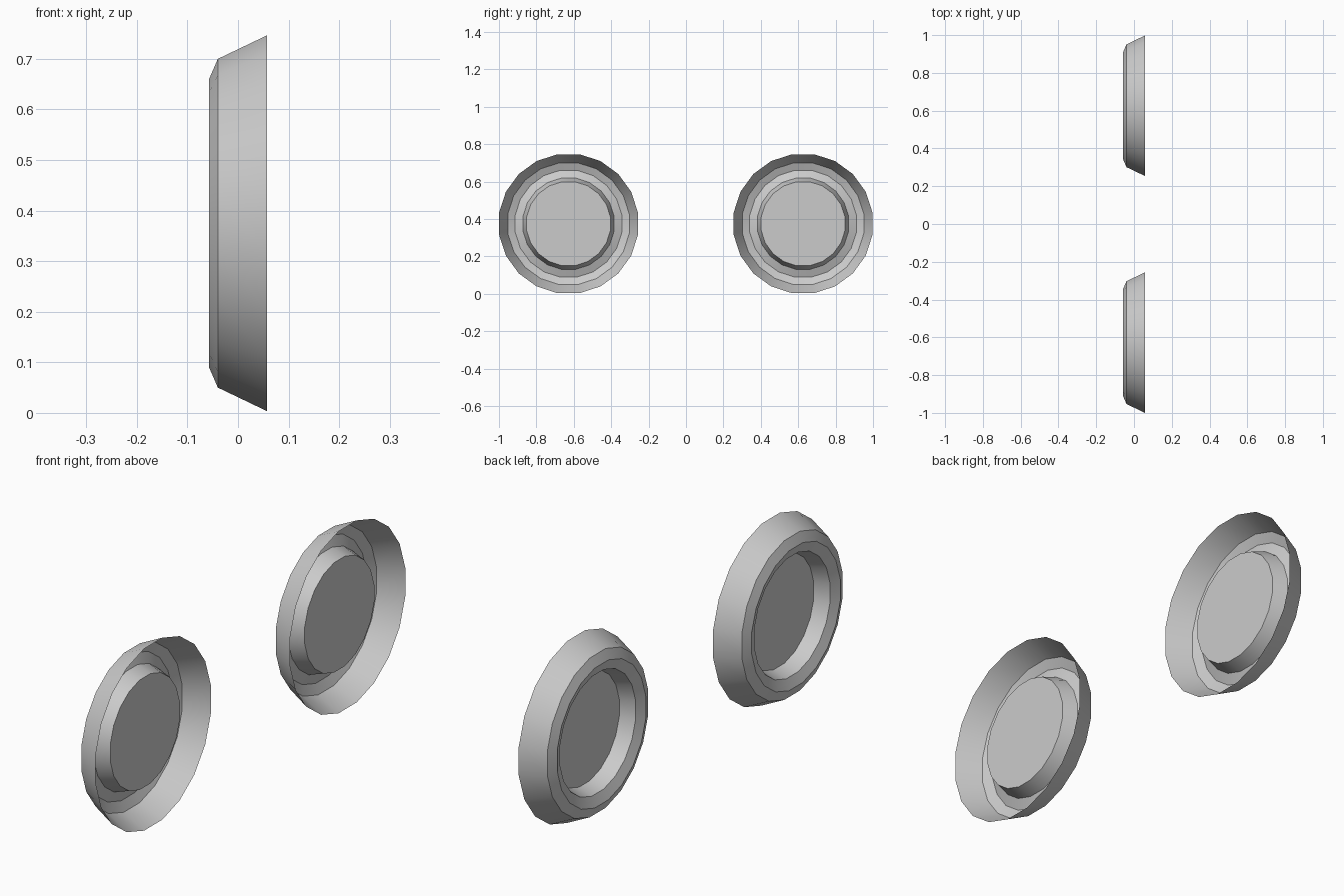
import bpy, bmesh, math

cube = bpy.data.objects.get("Cube")
if cube:
    bpy.data.objects.remove(cube, do_unlink=True)

GREY = (0.6, 0.6, 0.6, 1)
grey = bpy.data.materials.new("light_grey")
grey.use_nodes = True
grey.diffuse_color = GREY
grey.node_tree.nodes["Principled BSDF"].inputs["Base Color"].default_value = GREY

SIDES = 20
# Rim cross-section: (x, radius), from the open lip to the raised hub face
PROFILE = [(0.057, 0.376), (-0.04, 0.329), (-0.057, 0.289),
           (-0.04, 0.247), (0.02, 0.227)]


def wheel_rim(name, y, z):
    """Open dish spun around the x axis, closed by a flat hub disc."""
    bm = bmesh.new()
    rings = []
    for x, r in PROFILE:
        angles = [math.tau * (i + 0.5) / SIDES for i in range(SIDES)]
        rings.append([bm.verts.new((x, r * math.sin(a), r * math.cos(a)))
                      for a in angles])
    for a, b in zip(rings, rings[1:]):
        for i in range(SIDES):
            j = (i + 1) % SIDES
            bm.faces.new((a[i], a[j], b[j], b[i]))
    bm.faces.new(rings[-1])
    bmesh.ops.recalc_face_normals(bm, faces=bm.faces)
    mesh = bpy.data.meshes.new(name)
    bm.to_mesh(mesh)
    bm.free()
    mesh.materials.append(grey)
    obj = bpy.data.objects.new(name, mesh)
    obj.location = (0, y, z)
    bpy.context.collection.objects.link(obj)
    bpy.ops.object.select_all(action="DESELECT")
    obj.select_set(True)
    bpy.context.view_layer.objects.active = obj
    bpy.ops.object.shade_smooth_by_angle(angle=math.radians(25))


wheel_rim("front_wheel_rim", -0.628, 0.375)
wheel_rim("rear_wheel_rim", 0.626, 0.375)
